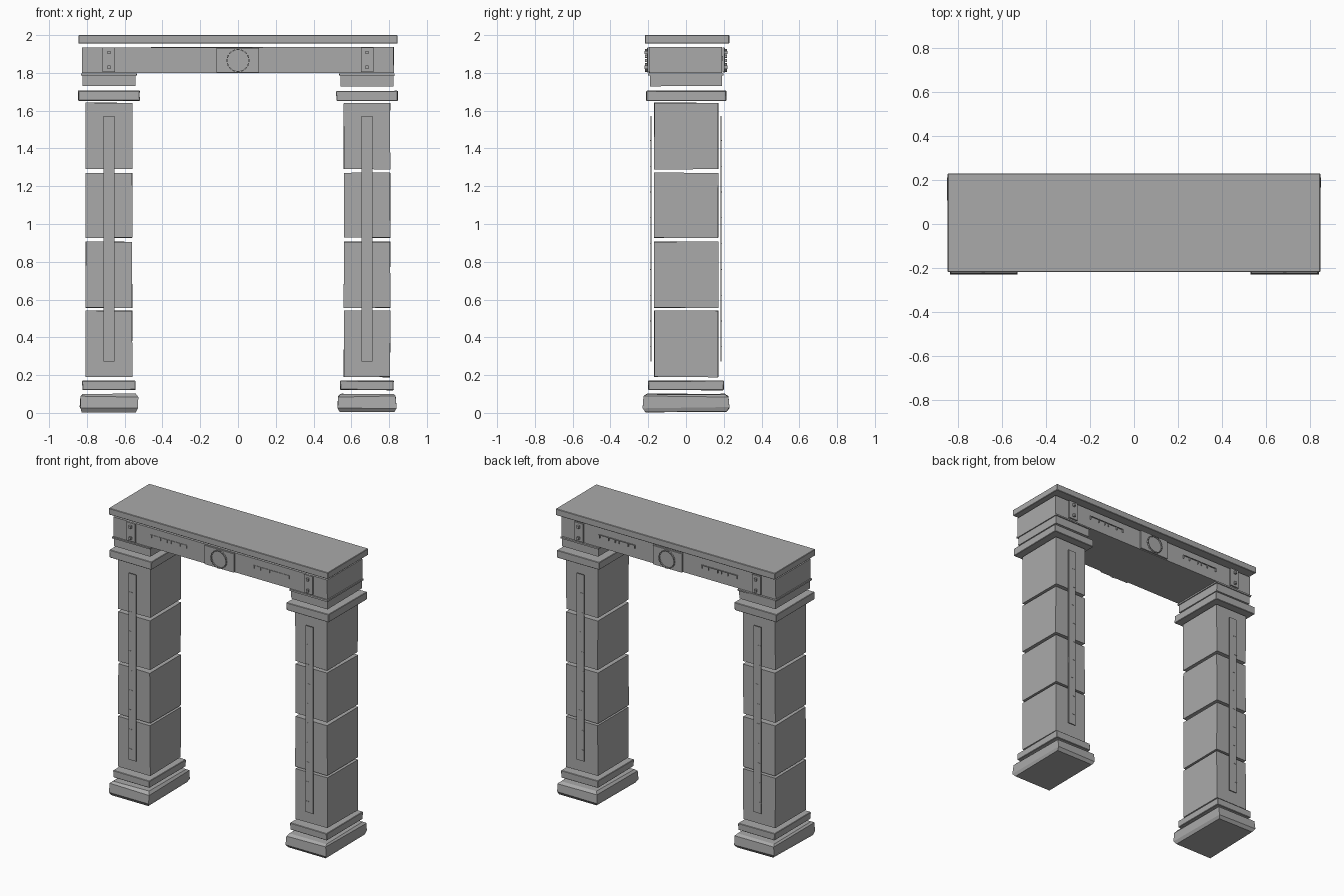
import bpy, bmesh, math, random
from mathutils import Matrix

if "Cube" in bpy.data.objects:
    bpy.data.objects.remove(bpy.data.objects["Cube"])

random.seed(4)
stone = bpy.data.materials.new("grey stone")
stone.diffuse_color = (0.4, 0.4, 0.4, 1)
stone.use_nodes = True
stone.node_tree.nodes["Principled BSDF"].inputs["Base Color"].default_value = stone.diffuse_color


def finish(name, bm):
    bmesh.ops.recalc_face_normals(bm, faces=bm.faces)
    me = bpy.data.meshes.new(name)
    bm.to_mesh(me)
    bm.free()
    me.materials.append(stone)
    ob = bpy.data.objects.new(name, me)
    bpy.context.collection.objects.link(ob)
    return ob


def add_box(bm, x, y, z, wobble=0.0):
    """Box from (min, max) ranges, with slightly uneven hewn corners."""
    vs = bmesh.ops.create_cube(bm, size=1)["verts"]
    for v in vs:
        for i, (lo, hi) in enumerate((x, y, z)):
            v.co[i] = (lo if v.co[i] < 0 else hi) + random.uniform(-wobble, wobble)
    return vs


def box(name, x, y, z, wobble=0.0, bevel=0.0):
    bm = bmesh.new()
    add_box(bm, x, y, z, wobble)
    if bevel:
        bmesh.ops.bevel(bm, geom=bm.edges[:], offset=bevel, segments=1, affect='EDGES')
    return finish(name, bm)


def span(c, half):
    return (c - half, c + half)


def footing(name, cx):
    """Rough bottom stone with sloping shoulders and undercut."""
    bm = bmesh.new()
    rings = []
    for z, hx, hy in ((0.008, 0.143, 0.215), (0.03, 0.153, 0.23),
                      (0.088, 0.153, 0.225), (0.104, 0.14, 0.205)):
        rings.append([bm.verts.new((cx + sx * hx + random.uniform(-.004, .004), sy * hy,
                                    z + random.uniform(-.006, .002)))
                      for sx, sy in ((-1, -1), (1, -1), (1, 1), (-1, 1))])
    for a, b in zip(rings, rings[1:]):
        for i in range(4):
            j = (i + 1) % 4
            bm.faces.new((a[i], a[j], b[j], b[i]))
    bm.faces.new(rings[0])
    bm.faces.new(rings[-1])
    return finish(name, bm)


# Pillars: footing, plinth, four stacked blocks, collar and capital
for side, s in (("left", -1), ("right", 1)):
    cx = s * 0.683
    footing(f"{side}_footing", cx)
    box(f"{side}_plinth", span(cx, 0.142), (-0.2, 0.2), (0.121, 0.17), 0.002, 0.003)
    for i, (z0, z1) in enumerate(((0.19, 0.54), (0.556, 0.906), (0.927, 1.271), (1.291, 1.641))):
        box(f"{side}_pillar_block_{i + 1}", span(cx, 0.123), (-0.168, 0.17), (z0, z1), 0.002)
    box(f"{side}_collar", span(cx, 0.163), (-0.21, 0.212), (1.651, 1.705), 0.002, 0.003)
    box(f"{side}_capital", span(cx, 0.14), (-0.19, 0.19), (1.73, 1.786), 0.001)
    box(f"{side}_capital_ledge", span(cx, 0.147), (-0.2, 0.198), (1.786, 1.797), 0.001)

    # Long inlay strips standing just off the pillar, with small notches
    for face, f in (("front", -1), ("back", 1)):
        box(f"{side}_{face}_strip", span(cx, 0.029), span(f * 0.186, 0.003), (0.273, 1.572))
        bm = bmesh.new()
        for k in range(9):
            z = 0.35 + k * 0.1365
            add_box(bm, span(cx + random.uniform(-.024, .004), 0.010),
                    span(f * 0.189, 0.002), span(z, 0.002))
        finish(f"{side}_{face}_strip_notches", bm)

# Lintel and top slab
box("lintel", (-0.825, 0.825), (-0.195, 0.19), (1.799, 1.936), 0.001)
box("top_slab", (-0.845, 0.845), (-0.218, 0.229), (1.955, 2.0), 0.0, 0.003)

for face, f in (("front", -1), ("back", 1)):
    y = f * 0.193
    # Centre plate with a ring of small marks
    box(f"{face}_centre_plate", (-0.113, 0.112), span(f * 0.2, 0.006), (1.801, 1.932))
    bm = bmesh.new()
    for k in range(16):
        a = k * math.tau / 16
        vs = add_box(bm, span(0, 0.003), span(0, 0.007), span(0, 0.008))
        turn = (Matrix.Translation((0, f * 0.21, 1.865)) @ Matrix.Rotation(a, 4, 'Y')
                @ Matrix.Translation((0.058, 0, 0)))
        bmesh.ops.transform(bm, matrix=turn, verts=vs)
    finish(f"{face}_ring_marks", bm)

    for side, s in (("left", -1), ("right", 1)):
        # End plates with two rivets each
        box(f"{side}_{face}_end_plate", span(s * 0.684, 0.034), span(f * 0.199, 0.005), (1.806, 1.934))
        bm = bmesh.new()
        for z in (1.83, 1.908):
            add_box(bm, span(s * 0.684, 0.008), span(f * 0.21, 0.009), span(z, 0.009))
        finish(f"{side}_{face}_rivets", bm)
        # Row of fine carved ticks hanging from a thin line
        bm = bmesh.new()
        add_box(bm, span(s * 0.395, 0.14), span(y, 0.005), span(1.888, 0.001))
        for x in (0.26, 0.31, 0.38, 0.41, 0.46, 0.53):
            add_box(bm, span(s * x, 0.002), span(y, 0.006), (1.866, 1.888))
        finish(f"{side}_{face}_carved_ticks", bm)
